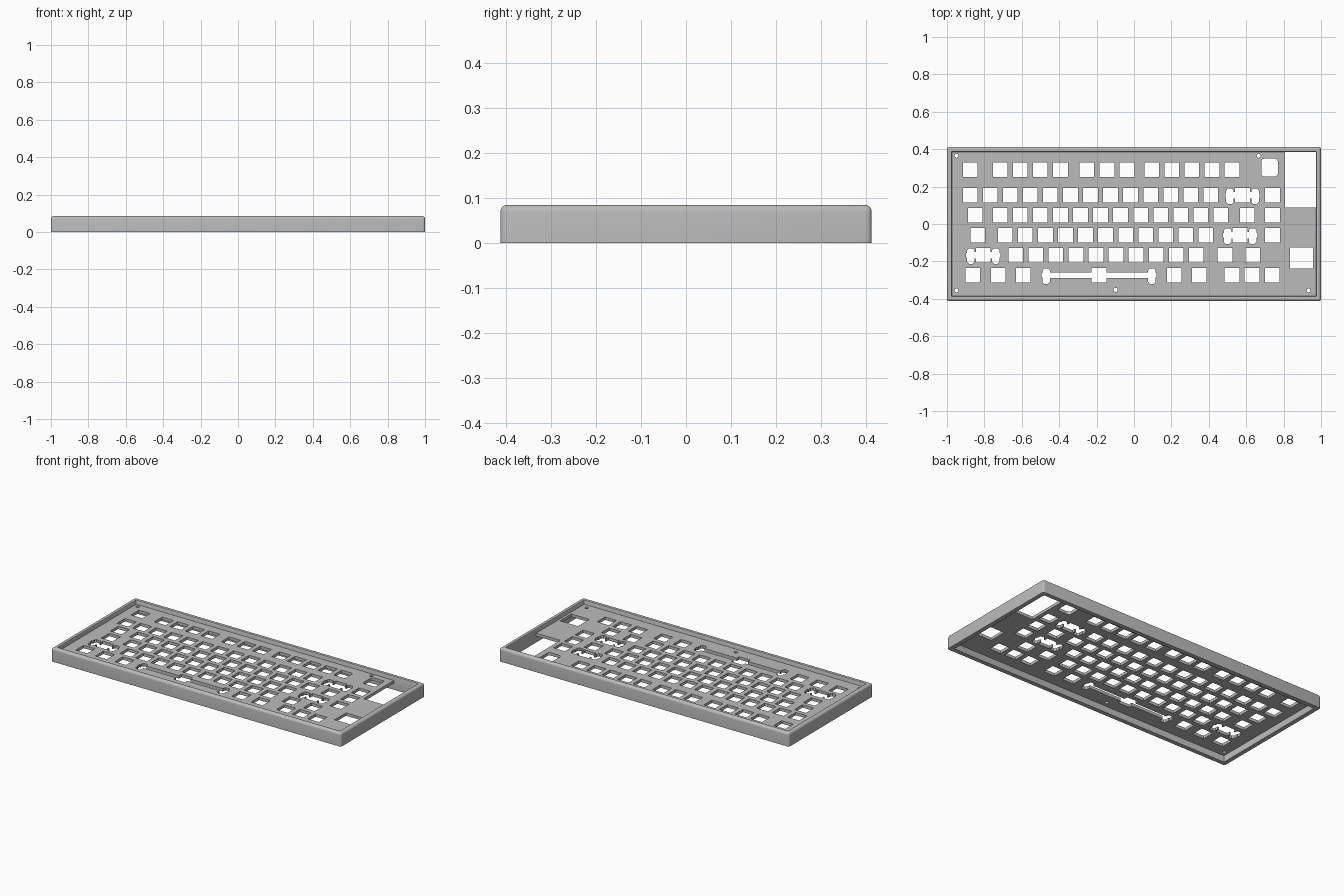
import bpy, bmesh, math

old = bpy.data.objects.get("Cube")
if old:
    bpy.data.objects.remove(old, do_unlink=True)

HX, HY, H = 1.0, 0.413, 0.085      # outer half sizes and height
WALL = 0.027
PLATE_TOP, PLATE_BOTTOM = 0.058, 0.04
U = 0.1072                         # key pitch
K = 0.0393                         # half a switch hole

grey = bpy.data.materials.new("case grey")
grey.use_nodes = True
colour = (0.5, 0.5, 0.5, 1)
grey.diffuse_color = colour
grey.node_tree.nodes["Principled BSDF"].inputs["Base Color"].default_value = colour


def rounded(cx, cy, hx, hy, r, seg=4):
    """Outline of a rectangle with round corners."""
    pts = []
    for i, (sx, sy) in enumerate([(1, 1), (-1, 1), (-1, -1), (1, -1)]):
        for j in range(seg + 1):
            a = math.pi / 2 * (i + j / seg)
            pts.append((cx + sx * (hx - r) + r * math.cos(a),
                        cy + sy * (hy - r) + r * math.sin(a)))
    return pts


def box(cx, cy, hx=K, hy=K):
    return [(cx - hx, cy - hy), (cx + hx, cy - hy), (cx + hx, cy + hy), (cx - hx, cy + hy)]


def circle(cx, cy, r, n=16):
    return [(cx + r * math.cos(2 * math.pi * i / n),
             cy + r * math.sin(2 * math.pi * i / n)) for i in range(n)]


def stabilised(cx, cy, arm, bar):
    """Switch hole joined by a bar to a slot on either side."""
    w = 0.02
    half = [(K, K), (K, bar), (arm - w, bar), (arm - w, 0.026), (arm - 0.012, 0.036),
            (arm + 0.012, 0.036), (arm + w, 0.026), (arm + w, 0.012), (arm + 0.025, 0.012),
            (arm + 0.025, -0.012), (arm + w, -0.012), (arm + w, -0.036),
            (arm + 0.01, -0.046), (arm - 0.01, -0.046), (arm - w, -0.036),
            (arm - w, -bar), (K, -bar), (K, -K)]
    pts = half + [(-x, y) for x, y in reversed(half)]
    return [(cx + x, cy + y) for x, y in pts]


# Case frame: wall profile (inset, height) swept round a rounded rectangle
R = 0.015
profile = [(0, 0)]
profile += [(R - R * math.cos(a), H - R + R * math.sin(a))
            for a in (math.pi / 2 * i / 5 for i in range(6))]
profile += [(WALL - 0.005, H), (WALL - 0.0015, H - 0.0015), (WALL, H - 0.005), (WALL, 0)]
bm = bmesh.new()
rings = []
for d, z in profile:
    outline = rounded(0, 0, HX - d, HY - d, max(0.012 - d, 0.001))
    rings.append([bm.verts.new((x, y, z)) for x, y in outline])
for a, b in zip(rings, rings[1:] + rings[:1]):
    for i in range(len(a)):
        j = (i + 1) % len(a)
        bm.faces.new((a[i], a[j], b[j], b[i]))
bmesh.ops.recalc_face_normals(bm, faces=bm.faces)
mesh = bpy.data.meshes.new("case_frame")
bm.to_mesh(mesh)
bm.free()
frame = bpy.data.objects.new("case_frame", mesh)
bpy.context.collection.objects.link(frame)
mesh.materials.append(grey)

# Key holes: for each row its height and runs of (first centre, count)
rows = [
    (0.29, [(-0.876, 1), (-0.715, 4), (-0.252, 3), (0.095, 5)]),
    (0.153, [(-0.876, 13), (0.741, 1)]),
    (0.047, [(-0.849, 1), (-0.715, 12), (0.605, 1), (0.741, 1)]),
    (-0.06, [(-0.836, 1), (-0.688, 11), (0.741, 1)]),
    (-0.167, [(-0.632, 10), (0.487, 1), (0.635, 1)]),
    (-0.274, [(-0.862, 1), (-0.726, 1), (-0.592, 1), (0.215, 1), (0.349, 1), (0.524, 3)]),
]
holes = [box(x + i * U, y) for y, runs in rows for x, n in runs for i in range(n)]

# Wide keys and space bar
holes += [stabilised(x, y, 0.067, 0.018) for x, y in [(0.58, 0.153), (0.567, -0.06), (-0.806, -0.167)]]
holes.append(stabilised(-0.187, -0.274, 0.283, 0.016))

# Knob hole, small window and screw holes
holes.append(rounded(0.725, 0.302, 0.044, 0.047, 0.014))
holes.append(box(0.895, -0.181, 0.062, 0.056))
for x, y in [(-0.948, 0.365), (0.667, 0.365), (-0.948, -0.355), (0.934, -0.355), (-0.098, -0.352)]:
    holes.append(circle(x, y, 0.011))

# Plate outline with the open corner bay at the back left
px, py = HX - WALL + 0.002, HY - WALL + 0.002
outline = [(-px, -py), (px, -py), (px, 0.088), (0.806, 0.088), (0.806, py), (-px, py)]

# Switch plate: filled flat curve with holes, given thickness
curve = bpy.data.curves.new("switch_plate", 'CURVE')
curve.dimensions = '2D'
curve.fill_mode = 'BOTH'
curve.extrude = (PLATE_TOP - PLATE_BOTTOM) / 2
for pts in [outline] + holes:
    spline = curve.splines.new('POLY')
    spline.points.add(len(pts) - 1)
    for p, (x, y) in zip(spline.points, pts):
        p.co = (x, y, 0, 1)
    spline.use_cyclic_u = True
curve.materials.append(grey)
plate = bpy.data.objects.new("switch_plate", curve)
plate.location.z = (PLATE_TOP + PLATE_BOTTOM) / 2
bpy.context.collection.objects.link(plate)

# Turn the plate into a clean mesh
bpy.ops.object.select_all(action='DESELECT')
plate.select_set(True)
bpy.context.view_layer.objects.active = plate
bpy.ops.object.convert(target='MESH')
plate = bpy.context.view_layer.objects.active
bm = bmesh.new()
bm.from_mesh(plate.data)
bmesh.ops.remove_doubles(bm, verts=bm.verts, dist=0.0001)
bmesh.ops.recalc_face_normals(bm, faces=bm.faces)
bm.to_mesh(plate.data)
bm.free()

# Smooth the round edges only
for ob in (frame, plate):
    bpy.ops.object.select_all(action='DESELECT')
    ob.select_set(True)
    bpy.context.view_layer.objects.active = ob
    bpy.ops.object.shade_smooth_by_angle(angle=math.radians(35))
